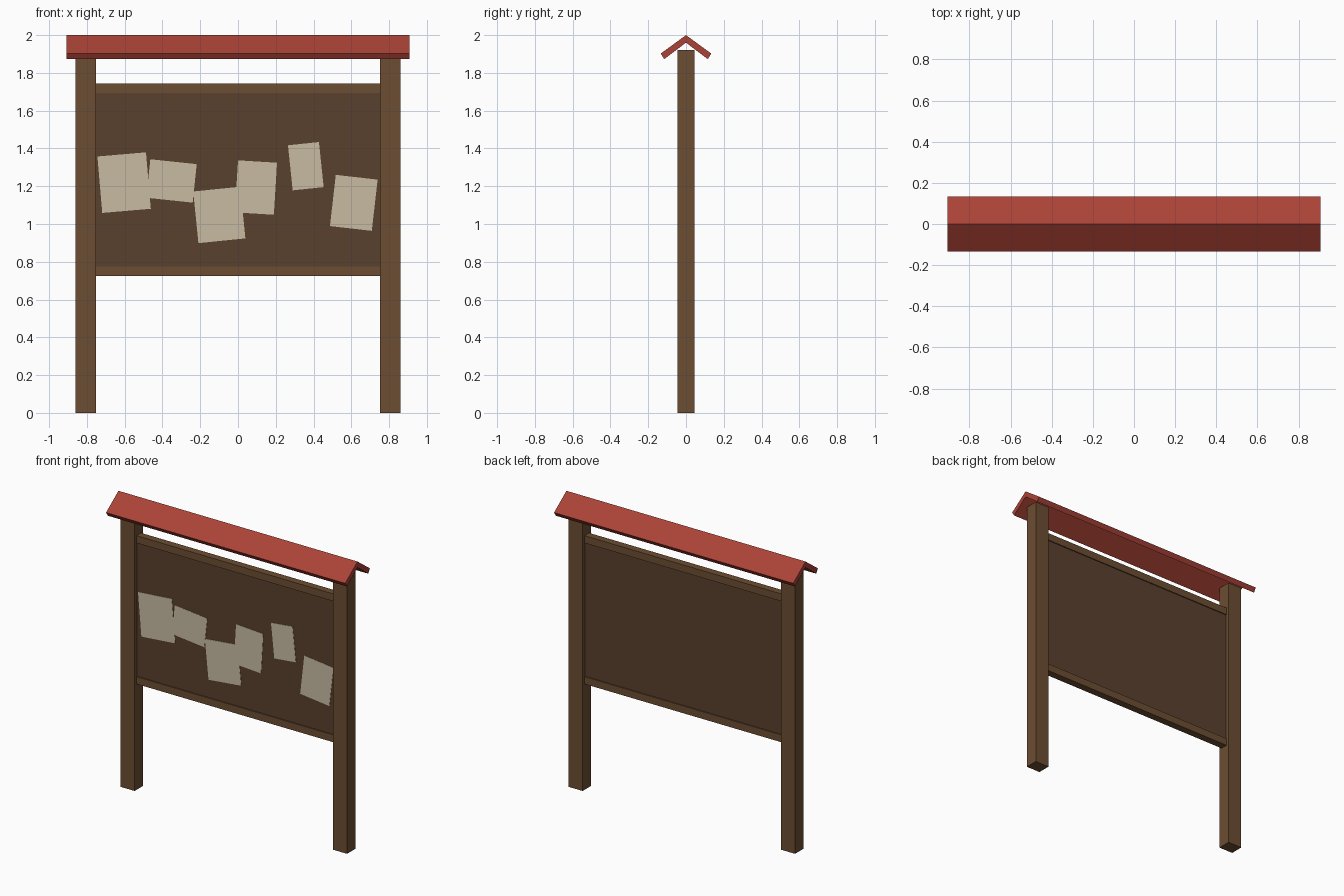
import bpy, bmesh
from math import radians

if "Cube" in bpy.data.objects:
    bpy.data.objects.remove(bpy.data.objects["Cube"])


def material(name, rgb):
    m = bpy.data.materials.new(name)
    m.diffuse_color = (*rgb, 1)
    m.use_nodes = True
    m.node_tree.nodes["Principled BSDF"].inputs["Base Color"].default_value = m.diffuse_color
    return m


WOOD = material("wood", (0.15, 0.075, 0.032))
BOARD = material("board_brown", (0.10, 0.053, 0.027))
RED = material("roof_red", (0.41, 0.055, 0.037))
PAPER = material("paper", (0.58, 0.50, 0.36))


def box(name, center, size, mat, tilt=0):
    bm = bmesh.new()
    bmesh.ops.create_cube(bm, size=1)
    bmesh.ops.scale(bm, vec=size, verts=bm.verts)
    me = bpy.data.meshes.new(name)
    bm.to_mesh(me)
    bm.free()
    me.materials.append(mat)
    ob = bpy.data.objects.new(name, me)
    ob.location = center
    ob.rotation_euler.y = -radians(tilt)  # counter-clockwise seen from the front
    bpy.context.collection.objects.link(ob)
    return ob


def extrude_x(name, profile, half_len, mat):
    bm = bmesh.new()
    face = bm.faces.new([bm.verts.new((-half_len, y, z)) for y, z in profile])
    ext = bmesh.ops.extrude_face_region(bm, geom=[face])
    verts = [g for g in ext["geom"] if isinstance(g, bmesh.types.BMVert)]
    bmesh.ops.translate(bm, vec=(2 * half_len, 0, 0), verts=verts)
    bmesh.ops.recalc_face_normals(bm, faces=bm.faces)
    me = bpy.data.meshes.new(name)
    bm.to_mesh(me)
    bm.free()
    me.materials.append(mat)
    ob = bpy.data.objects.new(name, me)
    bpy.context.collection.objects.link(ob)
    return ob


# Posts
for side, x in (("left", -0.806), ("right", 0.806)):
    box(f"{side}_post", (x, 0, 0.96), (0.106, 0.09, 1.92), WOOD)

# Framed panel between the posts
box("top_rail", (0, 0, 1.718), (1.51, 0.05, 0.05), WOOD)
box("bottom_rail", (0, 0, 0.751), (1.51, 0.05, 0.05), WOOD)
box("notice_panel", (0, 0, 1.235), (1.51, 0.036, 0.93), BOARD)

# Gabled roof: one slab profile per slope, mirrored front to back
slope = [(0, 2.0), (0.134, 1.902), (0.115, 1.873), (0, 1.96)]
for side, s in (("front", -1), ("back", 1)):
    extrude_x(f"{side}_roof_slope", [(s * y, z) for y, z in slope], 0.907, RED)

# Pinned papers: x, z, width, height, tilt
papers = [
    (-0.603, 1.219, 0.258, 0.300, 4.9),
    (-0.352, 1.228, 0.247, 0.205, -6.0),
    (-0.099, 1.048, 0.250, 0.275, 5.8),
    (0.095, 1.193, 0.207, 0.276, -3.5),
    (0.359, 1.306, 0.165, 0.240, 6.0),
    (0.613, 1.112, 0.223, 0.273, -6.5),
]
for i, (x, z, w, h, tilt) in enumerate(papers):
    box(f"paper_{i + 1}", (x, -0.0195 - 0.001 * (i % 2), z), (w, 0.002, h), PAPER, tilt)
